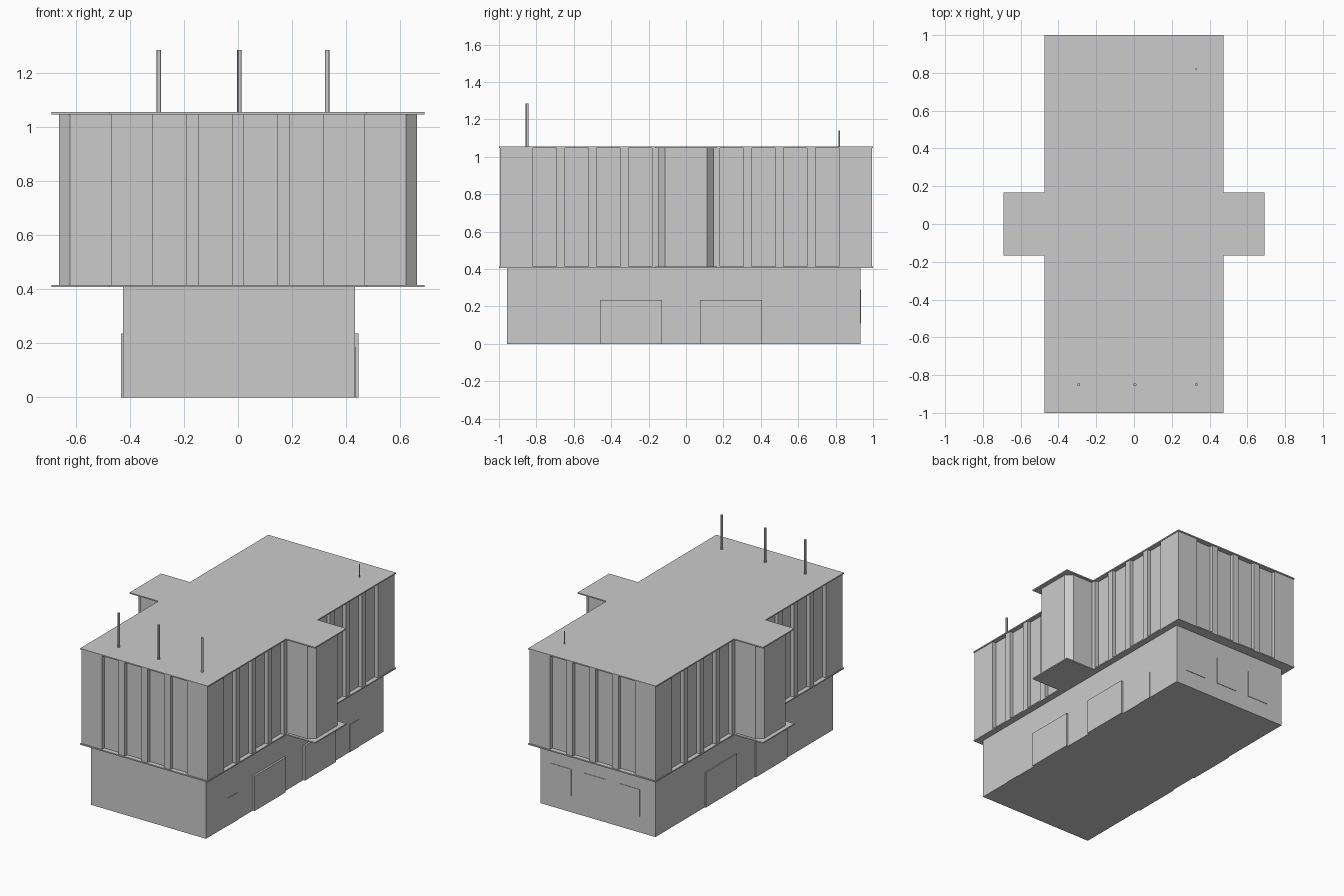
import bpy, bmesh

if "Cube" in bpy.data.objects:
    bpy.data.objects.remove(bpy.data.objects["Cube"])

def extrude_outline(name, pts, z0, z1):
    """Solid prism from a closed plan outline."""
    bm = bmesh.new()
    face = bm.faces.new([bm.verts.new((x, y, z0)) for x, y in pts])
    top = bmesh.ops.extrude_face_region(bm, geom=[face])
    vs = [g for g in top["geom"] if isinstance(g, bmesh.types.BMVert)]
    bmesh.ops.translate(bm, verts=vs, vec=(0, 0, z1 - z0))
    bmesh.ops.recalc_face_normals(bm, faces=bm.faces)
    me = bpy.data.meshes.new(name)
    bm.to_mesh(me)
    bm.free()
    ob = bpy.data.objects.new(name, me)
    bpy.context.collection.objects.link(ob)
    return ob

def box(name, x0, x1, y0, y1, z0, z1):
    return extrude_outline(name, [(x0, y0), (x1, y0), (x1, y1), (x0, y1)], z0, z1)

def four_way(q):
    """Mirror a quarter outline (from +x side round to +y side) into a full plan."""
    half = q + [(-x, y) for x, y in reversed(q)]
    return half + [(-x, -y) for x, y in half]

def pole(name, x, y, r, top):
    bpy.ops.mesh.primitive_cylinder_add(vertices=12, radius=r, depth=top - 1.05,
                                        location=(x, y, (top + 1.05) / 2))
    bpy.context.object.name = name
    bpy.ops.object.shade_smooth_by_angle()

# Ground floor
BX0, BX1, BY0, BY1 = -0.425, 0.432, -0.957, 0.932
box("ground_floor", BX0, BX1, BY0, BY1, 0, 0.41)

# Floor slab and roof slab, cross shaped
cross = four_way([(0.69, 0.167), (0.475, 0.167), (0.475, 1.0)])
extrude_outline("floor_slab", cross, 0.407, 0.415)
extrude_outline("roof_slab", cross, 1.047, 1.055)

# Upper storey: chamfered side bays and tall recessed window strips
WX, WY, D = 0.47, 0.994, 0.025
quarter = [(0.662, 0.112), (0.622, 0.15), (WX, 0.15)]
for i in range(4):
    a = 0.182 + i * 0.17
    b = a + 0.126
    quarter += [(WX, a), (WX - D, a), (WX - D, b), (WX, b)]
quarter.append((WX, WY))
for a in (0.192, 0.022):
    b = a + 0.125
    quarter += [(b, WY), (b, WY - D), (a, WY - D), (a, WY)]
extrude_outline("upper_storey", four_way(quarter), 0.413, 1.049)

# Large garage doors on both sides
for i, y in enumerate((-0.46, 0.075)):
    box(f"garage_door_right_{i}", BX1 - 0.01, 0.445, y, y + 0.332, 0, 0.235)
    box(f"garage_door_left_{i}", -0.432, BX0 + 0.01, y, y + 0.332, 0, 0.235)

# Small side doors on the right
for i, y in enumerate((-0.72, 0.57)):
    box(f"side_door_{i}", BX1 - 0.01, BX1 + 0.003, y, y + 0.1, 0, 0.185)

# Rear windows on the ground floor
for i, x in enumerate((-0.31, -0.055, 0.2)):
    box(f"rear_window_{i}", x, x + 0.157, BY1 - 0.01, BY1 + 0.003, 0.11, 0.29)

# Roof poles
for i, x in enumerate((-0.293, 0.005, 0.33)):
    pole(f"chimney_pipe_{i}", x, -0.85, 0.008, 1.285)
pole("antenna", 0.33, 0.82, 0.004, 1.14)
